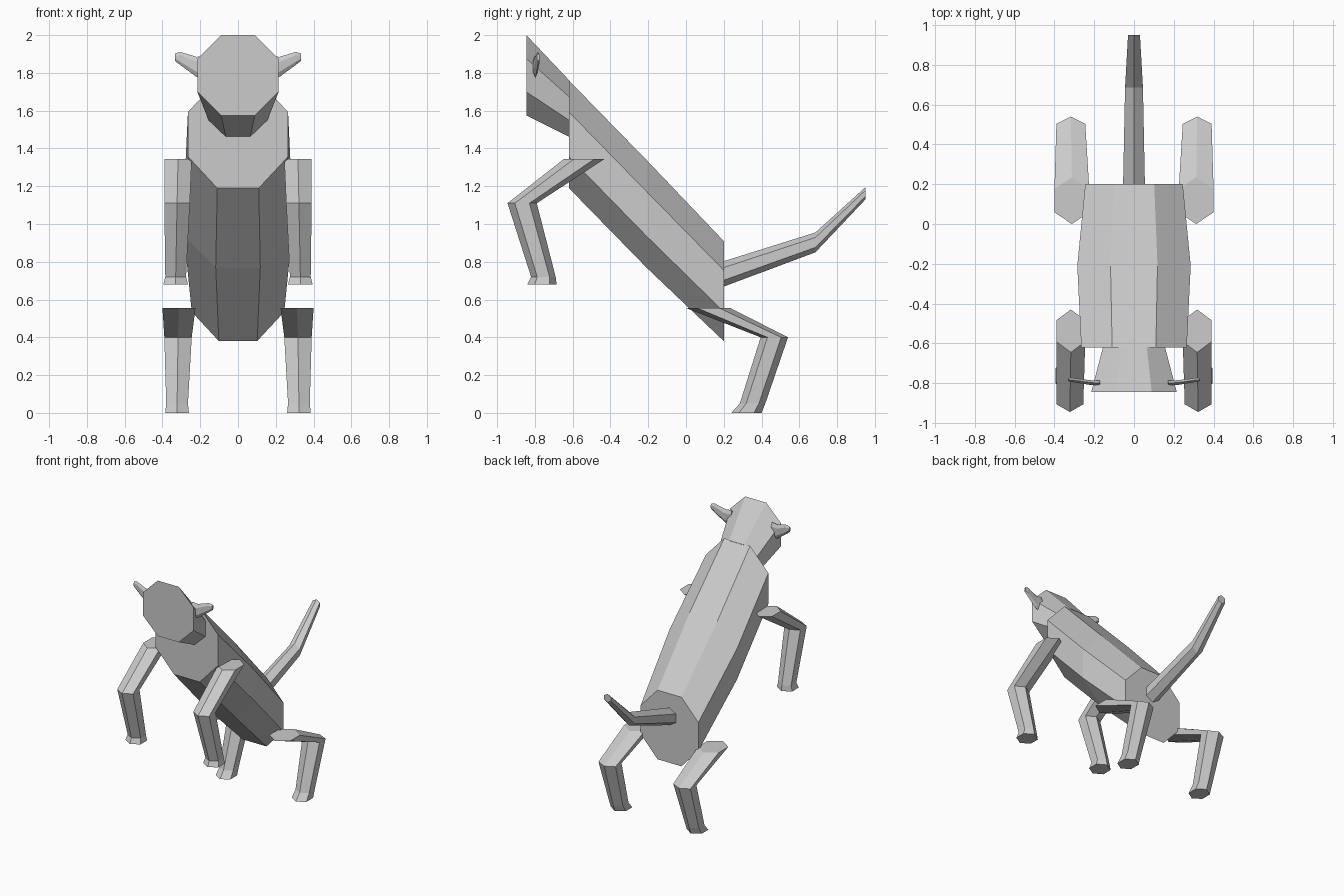
import bpy, bmesh
from math import cos, sin, pi
from mathutils import Vector

if "Cube" in bpy.data.objects:
    bpy.data.objects.remove(bpy.data.objects["Cube"])

grey = bpy.data.materials.new("plain grey")
grey.use_nodes = True
colour = (0.6, 0.6, 0.6, 1)
grey.diffuse_color = colour
bsdf = next(n for n in grey.node_tree.nodes if n.type == "BSDF_PRINCIPLED")
bsdf.inputs["Base Color"].default_value = colour

AXES = {"x": Vector((1, 0, 0)), "y": Vector((0, 1, 0)), "z": Vector((0, 0, 1))}


def loft(name, sides, wide, tall, rings):
    """Low-poly tube through rings of (centre, half width, half height).
    Six sides put a point on the tall axis, eight sides put a flat there."""
    bm = bmesh.new()
    loops = []
    start = pi / sides if sides == 8 else pi / 2
    fit_w = cos(pi / sides)
    fit_t = fit_w if sides == 8 else 1
    for centre, w, t in rings:
        loop = []
        for i in range(sides):
            a = start + 2 * pi * i / sides
            p = Vector(centre) + AXES[wide] * (w * cos(a) / fit_w) + AXES[tall] * (t * sin(a) / fit_t)
            loop.append(bm.verts.new(p))
        loops.append(loop)
    for a, b in zip(loops, loops[1:]):
        for i in range(sides):
            j = (i + 1) % sides
            bm.faces.new((a[i], a[j], b[j], b[i]))
    bm.faces.new(loops[0])
    bm.faces.new(loops[-1])
    bmesh.ops.recalc_face_normals(bm, faces=bm.faces)
    mesh = bpy.data.meshes.new(name)
    bm.to_mesh(mesh)
    bm.free()
    mesh.materials.append(grey)
    obj = bpy.data.objects.new(name, mesh)
    bpy.context.collection.objects.link(obj)
    return obj


def span(plane, low, high, half):
    """Ring in a vertical plane facing y, between two heights."""
    return ((0, plane, (low + high) / 2), half, (high - low) / 2)


# Slanted body, head and tail
loft("body", 8, "x", "z", [
    span(-0.62, 1.19, 1.76, 0.265),
    span(-0.21, 0.77, 1.34, 0.285),
    span(0.2, 0.38, 0.91, 0.245)])
loft("head", 8, "x", "z", [
    span(-0.845, 1.575, 2.0, 0.215),
    span(-0.615, 1.46, 1.757, 0.155)])
loft("tail", 6, "x", "z", [
    span(0.19, 0.665, 0.80, 0.055),
    span(0.685, 0.85, 0.955, 0.045),
    span(0.95, 1.13, 1.195, 0.03)])


def leg_ring(z, front, back, inner, outer):
    """Level ring of a leg, given its extents."""
    return ((inner + outer) / 2, (front + back) / 2, z), (outer - inner) / 2, (back - front) / 2


FRONT_LEG = [
    leg_ring(1.345, -0.645, -0.43, 0.245, 0.39),
    leg_ring(1.11, -0.945, -0.79, 0.255, 0.39),
    leg_ring(0.72, -0.82, -0.69, 0.275, 0.385),
    leg_ring(0.68, -0.84, -0.685, 0.265, 0.395)]
REAR_LEG = [
    leg_ring(0.555, 0.0, 0.235, 0.225, 0.40),
    leg_ring(0.40, 0.395, 0.54, 0.245, 0.39),
    leg_ring(0.05, 0.285, 0.42, 0.265, 0.38),
    leg_ring(0.0, 0.24, 0.40, 0.26, 0.385)]
EAR = [
    ((0.17, -0.80, 1.83), 0.012, 0.06),
    ((0.22, -0.797, 1.832), 0.012, 0.053),
    ((0.305, -0.785, 1.876), 0.01, 0.035),
    ((0.333, -0.782, 1.883), 0.007, 0.02)]

# Paired legs and thin ears
for side, sign in (("left", 1), ("right", -1)):
    def placed(rings):
        return [((c[0] * sign, c[1], c[2]), w, t) for c, w, t in rings]
    loft("front_leg_" + side, 6, "x", "y", placed(FRONT_LEG))
    loft("rear_leg_" + side, 6, "x", "y", placed(REAR_LEG))
    loft("ear_" + side, 6, "y", "z", placed(EAR))
